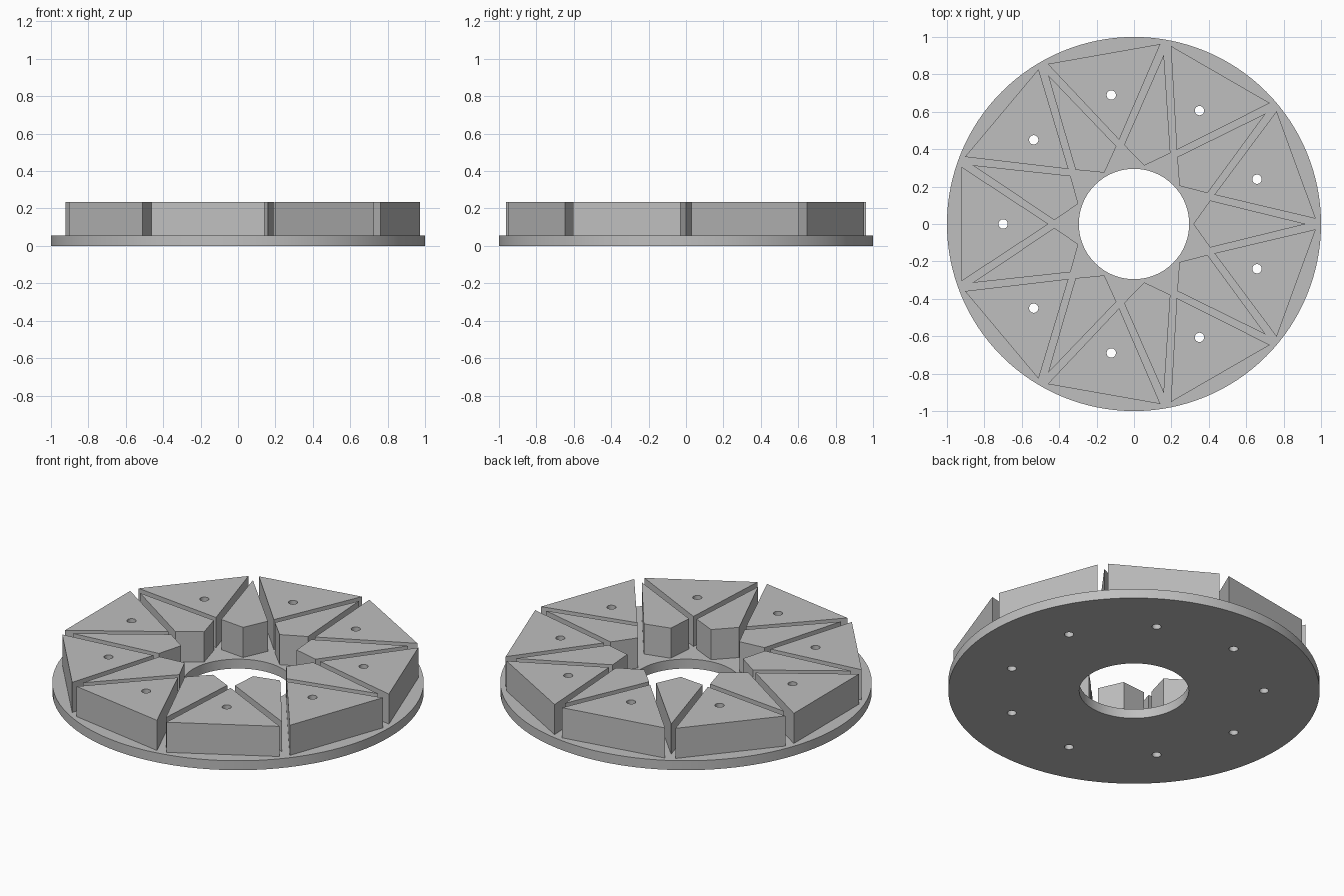
import bpy
import bmesh
from math import cos, sin, pi, radians

cube = bpy.data.objects.get("Cube")
if cube:
    bpy.data.objects.remove(cube, do_unlink=True)

COUNT = 9
PLATE_TOP = 0.056
BLOCK_TOP = 0.235

grey = bpy.data.materials.new("plain grey")
grey.use_nodes = True
colour = (0.52, 0.52, 0.52, 1)
grey.diffuse_color = colour
grey.node_tree.nodes["Principled BSDF"].inputs["Base Color"].default_value = colour


def circle(radius, sides, x=0, y=0):
    return [(x + radius * cos(2 * pi * i / sides), y + radius * sin(2 * pi * i / sides))
            for i in range(sides)]


def turned(points, angle):
    c, s = cos(angle), sin(angle)
    return [(x * c - y * s, x * s + y * c) for x, y in points]


def slab(name, loops, bottom, top):
    """Extrude an outline (first loop) with holes (other loops) into a mesh."""
    curve = bpy.data.curves.new(name, "CURVE")
    curve.dimensions = "2D"
    curve.fill_mode = "BOTH"
    curve.extrude = (top - bottom) / 2
    for loop in loops:
        spline = curve.splines.new("POLY")
        spline.points.add(len(loop) - 1)
        for point, (x, y) in zip(spline.points, loop):
            point.co = (x, y, 0, 1)
        spline.use_cyclic_u = True
    obj = bpy.data.objects.new(name, curve)
    obj.location.z = (top + bottom) / 2
    bpy.context.collection.objects.link(obj)
    bpy.ops.object.select_all(action="DESELECT")
    obj.select_set(True)
    bpy.context.view_layer.objects.active = obj
    bpy.ops.object.convert(target="MESH")
    obj = bpy.context.object

    # Weld caps to walls
    bm = bmesh.new()
    bm.from_mesh(obj.data)
    bmesh.ops.remove_doubles(bm, verts=bm.verts, dist=0.0001)
    bmesh.ops.recalc_face_normals(bm, faces=bm.faces)
    bm.to_mesh(obj.data)
    bm.free()
    obj.data.materials.clear()
    obj.data.materials.append(grey)
    bpy.ops.object.shade_smooth_by_angle(angle=radians(30))
    return obj


# Outlines pointing along +x
triangle = [(0.457, 0), (0.923, -0.306), (0.923, 0.306)]
kite = [(0.317, 0), (0.407, -0.126), (0.92, 0), (0.407, 0.126)]
bolt_hole = circle(0.025, 24, 0.7)

# Round plate with a centre opening and bolt holes
step = 2 * pi / COUNT
outer_angles = [pi + i * step for i in range(COUNT)]
holes = [turned(bolt_hole, a) for a in outer_angles]
slab("base_plate", [circle(1, 128), circle(0.295, 96)] + holes, 0, PLATE_TOP)

# Two interleaved rings of blocks
for i, angle in enumerate(outer_angles):
    slab(f"outer_block_{i + 1}", [turned(triangle, angle), holes[i]], PLATE_TOP, BLOCK_TOP)
    slab(f"inner_block_{i + 1}", [turned(kite, i * step)], PLATE_TOP, BLOCK_TOP)
